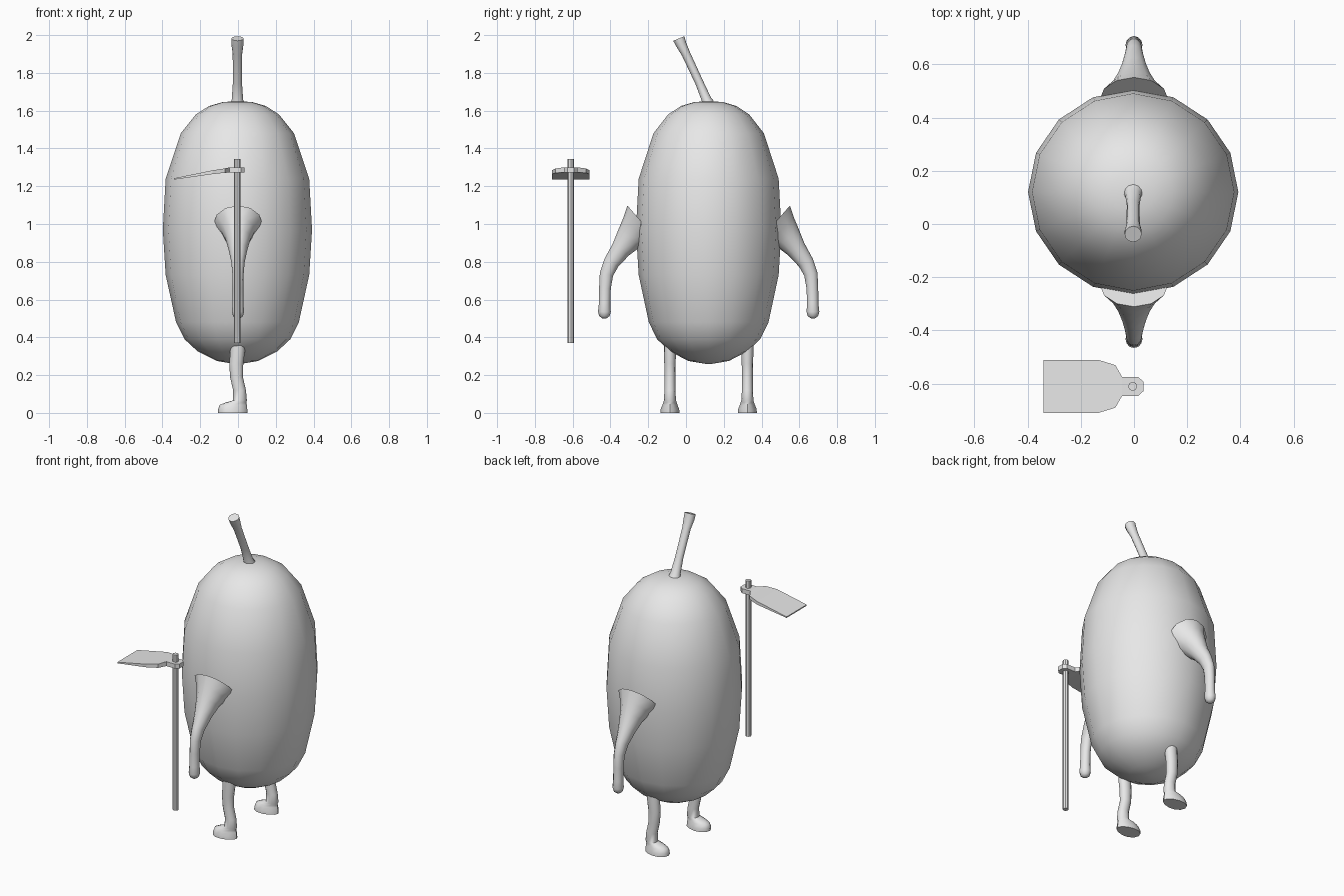
import bpy, bmesh, math
from mathutils import Vector

default = bpy.data.objects.get("Cube")
if default:
    bpy.data.objects.remove(default, do_unlink=True)

MID_Y = 0.12   # centre line of the body

grey = bpy.data.materials.new("plain grey")
grey.use_nodes = True
grey.diffuse_color = (0.8, 0.8, 0.8, 1)
grey.node_tree.nodes["Principled BSDF"].inputs["Base Color"].default_value = (0.8, 0.8, 0.8, 1)


def finish(name, bm, smooth_angle=None):
    bmesh.ops.recalc_face_normals(bm, faces=bm.faces)
    mesh = bpy.data.meshes.new(name)
    bm.to_mesh(mesh)
    bm.free()
    mesh.materials.append(grey)
    obj = bpy.data.objects.new(name, mesh)
    bpy.context.collection.objects.link(obj)
    if smooth_angle:
        bpy.ops.object.select_all(action="DESELECT")
        obj.select_set(True)
        bpy.context.view_layer.objects.active = obj
        bpy.ops.object.shade_smooth_by_angle(angle=math.radians(smooth_angle))
    return obj


def loft(name, rings, sides, level=False, taper=0.0, smooth_angle=50):
    """Skin elliptical rings (centre, x radius, other radius); level rings stay flat."""
    bm = bmesh.new()
    centres = [Vector(r[0]) for r in rings]
    loops = []
    for i, (c, ru, rv) in enumerate(rings):
        along = centres[min(i + 1, len(rings) - 1)] - centres[max(i - 1, 0)]
        u = Vector((1, 0, 0))
        v = Vector((0, 1, 0)) if level else along.normalized().cross(u)
        loop = []
        for k in range(sides):
            a = math.tau * k / sides
            narrow = 1 - taper * math.cos(a) * (ru > 0.05)
            loop.append(bm.verts.new(centres[i] + u * ru * math.cos(a)
                                     + v * rv * math.sin(a) * narrow))
        loops.append(loop)
    for lo, hi in zip(loops, loops[1:]):
        for k in range(sides):
            n = (k + 1) % sides
            bm.faces.new((lo[k], lo[n], hi[n], hi[k]))
    bm.faces.new(loops[0])
    bm.faces.new(loops[-1])
    return finish(name, bm, smooth_angle)


# Tall rounded body
profile = [(0.02, 0.26), (0.11, 0.275), (0.21, 0.325), (0.28, 0.39), (0.325, 0.48),
           (0.38, 0.73), (0.395, 0.97), (0.38, 1.24), (0.3, 1.48), (0.22, 1.58),
           (0.15, 1.625), (0.08, 1.645), (0.02, 1.65)]
loft("body", [((-0.003, MID_Y, z), r, r * 0.975) for r, z in profile], 16, level=True)

# Leaning stem with a flared tip
loft("stem", [((-0.003, 0.12, 1.625), 0.042, 0.04), ((-0.003, 0.108, 1.66), 0.03, 0.026),
              ((-0.003, 0.07, 1.75), 0.024, 0.022), ((-0.003, 0.0, 1.9), 0.025, 0.023),
              ((-0.003, -0.025, 1.95), 0.032, 0.028), ((-0.003, -0.038, 1.982), 0.032, 0.032)], 12)

# Arms flare out of the body, bend at the elbow and hang down
arm = [(0.345, 1.0, 0.13, 0.13), (0.385, 0.965, 0.09, 0.095), (0.42, 0.925, 0.068, 0.074),
       (0.465, 0.865, 0.05, 0.053), (0.515, 0.795, 0.035, 0.042), (0.541, 0.735, 0.03, 0.036),
       (0.549, 0.66, 0.028, 0.031), (0.551, 0.58, 0.029, 0.03), (0.552, 0.535, 0.032, 0.034),
       (0.552, 0.512, 0.026, 0.027), (0.552, 0.5, 0.01, 0.01)]
# Legs rise from flat-soled feet whose toes point to -x
leg = [(-0.028, 0, 0.078, 0.05), (-0.028, 0.02, 0.077, 0.049), (-0.025, 0.042, 0.072, 0.04),
       (-0.012, 0.054, 0.056, 0.036), (0.01, 0.066, 0.037, 0.032), (0.008, 0.12, 0.034, 0.029),
       (-0.008, 0.19, 0.034, 0.029), (-0.009, 0.26, 0.037, 0.03), (-0.002, 0.33, 0.039, 0.032),
       (0, 0.4, 0.036, 0.032)]
for side, word in ((-1, "front"), (1, "back")):
    loft(word + "_arm", [((0, MID_Y + side * d, z), ru, rv) for d, z, ru, rv in arm], 12)
    loft(word + "_leg", [((x, MID_Y + side * 0.205, z), ru, rv) for x, z, ru, rv in leg],
         12, level=True, taper=0.15)

# Hoe handle
HOE = Vector((-0.005, -0.61, 0))
loft("hoe_handle", [(HOE + Vector((0, 0, z)), 0.017, 0.017) for z in (0.37, 1.345)],
     8, level=True, smooth_angle=None)


def slab(name, stations):
    """Flat plate from stations of (x, half width, bottom z, top z)."""
    bm = bmesh.new()
    loops = [[bm.verts.new((x, HOE.y + s * w, z)) for s, z in
              ((-1, lo), (1, lo), (1, hi), (-1, hi))] for x, w, lo, hi in stations]
    for a, b in zip(loops, loops[1:]):
        for k in range(4):
            n = (k + 1) % 4
            bm.faces.new((a[k], a[n], b[n], b[k]))
    bm.faces.new(loops[0])
    bm.faces.new(loops[-1])
    return finish(name, bm)


# Hoe collar and the thin drooping blade
slab("hoe_head", [(-0.34, 0.1, 1.235, 1.242), (-0.135, 0.1, 1.264, 1.284),
                  (-0.07, 0.08, 1.271, 1.294), (-0.045, 0.036, 1.272, 1.3),
                  (0.015, 0.036, 1.272, 1.3), (0.035, 0.018, 1.272, 1.3)])
